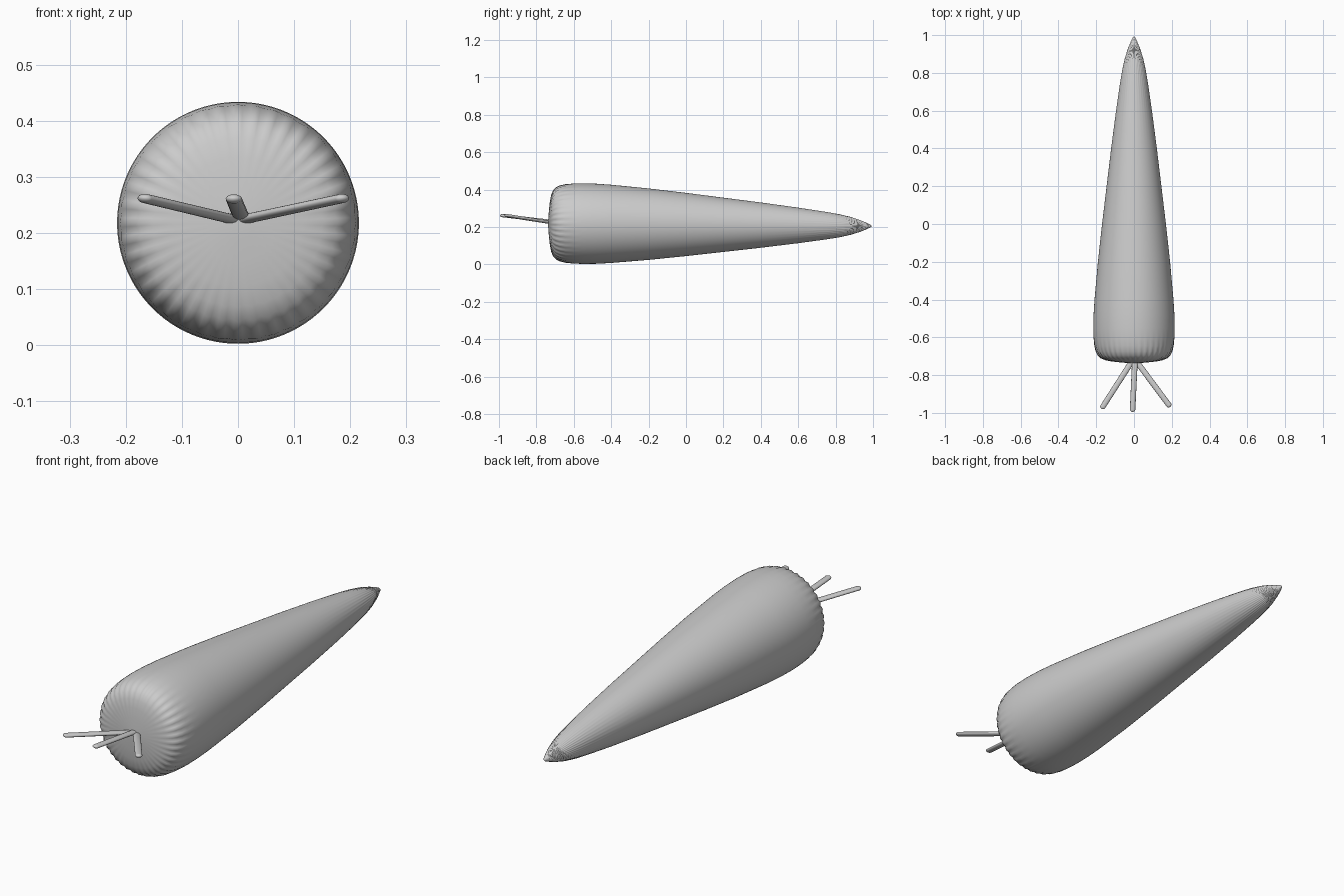
import bpy, bmesh, math
from mathutils import Vector, Matrix

if "Cube" in bpy.data.objects:
    bpy.data.objects.remove(bpy.data.objects["Cube"])

SEG, LOBES = 160, 40

# root: rings along y as (y, radius, ripple amplitude)
profile = [(-0.736, 0.03, 0), (-0.733, 0.07, 0.0), (-0.728, 0.115, 0.001),
           (-0.721, 0.15, 0.002), (-0.710, 0.175, 0.003), (-0.695, 0.190, 0.003),
           (-0.675, 0.201, 0.002), (-0.645, 0.209, 0.001), (-0.60, 0.214, 0),
           (-0.55, 0.2155, 0), (-0.48, 0.214, 0), (-0.40, 0.209, 0), (-0.2, 0.191, 0),
           (0.0, 0.169, 0), (0.2, 0.145, 0), (0.4, 0.121, 0), (0.6, 0.095, 0),
           (0.75, 0.073, 0.0003), (0.82, 0.061, 0.0006), (0.88, 0.047, 0.0008),
           (0.93, 0.031, 0.0008), (0.965, 0.017, 0.0005), (0.985, 0.008, 0)]


def axis_z(y):
    return 0.2185 - 0.0135 * (y + 0.6) / 1.6


def finish(bm, name):
    bmesh.ops.recalc_face_normals(bm, faces=bm.faces)
    me = bpy.data.meshes.new(name)
    bm.to_mesh(me)
    bm.free()
    for p in me.polygons:
        p.use_smooth = True
    ob = bpy.data.objects.new(name, me)
    bpy.context.collection.objects.link(ob)
    return ob


bm = bmesh.new()
rings = []
for y, r, amp in profile:
    ring = []
    for i in range(SEG):
        a = 2 * math.pi * i / SEG
        rr = r + amp * math.cos(LOBES * a)
        ring.append(bm.verts.new((rr * math.cos(a), y, axis_z(y) + rr * math.sin(a))))
    rings.append(ring)
for a, b in zip(rings, rings[1:]):
    for i in range(SEG):
        j = (i + 1) % SEG
        bm.faces.new((a[i], a[j], b[j], b[i]))
# close both ends to a point
for ring, y in ((rings[0], -0.738), (rings[-1], 0.995)):
    tip = bm.verts.new((0, y, axis_z(y)))
    for i in range(SEG):
        bm.faces.new((ring[i], ring[(i + 1) % SEG], tip))
finish(bm, "root")


# stalks: slightly flattened rods with rounded ends
def stalk(name, start, end, half_w=0.015, half_h=0.0085):
    start, end = Vector(start), Vector(end)
    d = end - start
    length = d.length
    d.normalize()
    side = d.cross(Vector((0, 0, 1))).normalized()
    up = side.cross(d)
    bm = bmesh.new()
    bmesh.ops.create_uvsphere(bm, u_segments=20, v_segments=12, radius=1)
    for v in bm.verts:
        x, y, z = v.co
        along = z * half_w + (length - half_w if z > 0.01 else half_w)
        v.co = start + side * x * half_w + up * y * half_h + d * along
    finish(bm, name)


stalk("stalk_left", (0.0, -0.71, 0.222), (-0.172, -0.978, 0.263))
stalk("stalk_right", (0.0, -0.71, 0.222), (0.192, -0.968, 0.263))
stalk("stalk_middle", (0.006, -0.70, 0.228), (-0.008, -0.995, 0.262))
